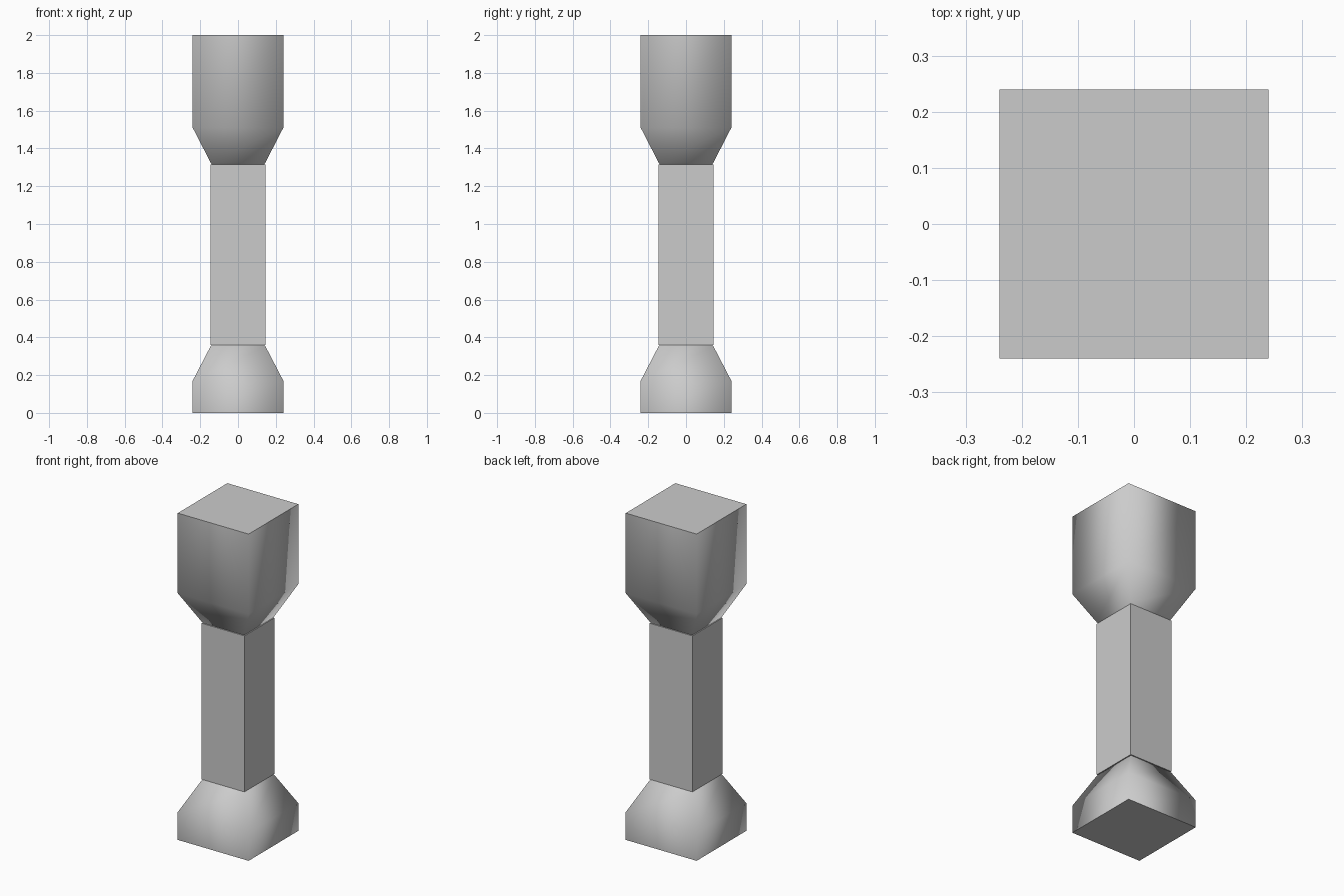
import bpy
import bmesh

cube = bpy.data.objects.get("Cube")
if cube:
    bpy.data.objects.remove(cube, do_unlink=True)

# One plain grey for the whole post
grey = bpy.data.materials.new("light_grey")
grey.use_nodes = True
colour = (0.6, 0.6, 0.6, 1.0)
grey.diffuse_color = colour
grey.node_tree.nodes["Principled BSDF"].inputs["Base Color"].default_value = colour


def square_profile(name, profile, smooth):
    """Loft square rings through (half width, height) points and cap both ends."""
    bm = bmesh.new()
    corners = ((-1, -1), (1, -1), (1, 1), (-1, 1))
    rings = [[bm.verts.new((sx * r, sy * r, z)) for sx, sy in corners] for r, z in profile]
    for low, high in zip(rings, rings[1:]):
        for i in range(4):
            j = (i + 1) % 4
            bm.faces.new((low[i], low[j], high[j], high[i])).smooth = smooth
    # Flat end caps with crisp borders
    for cap in (bm.faces.new(rings[0][::-1]), bm.faces.new(rings[-1])):
        for edge in cap.edges:
            edge.smooth = False
    mesh = bpy.data.meshes.new(name)
    bm.to_mesh(mesh)
    bm.free()
    mesh.materials.append(grey)
    obj = bpy.data.objects.new(name, mesh)
    bpy.context.collection.objects.link(obj)
    return obj


# Foot block with tapered shoulder, square shaft, and taller head block
square_profile("foot_block", [(0.24, 0), (0.24, 0.17), (0.145, 0.353), (0.137, 0.362)], True)
square_profile("shaft", [(0.145, 0.36), (0.145, 1.315)], False)
square_profile("head_block", [(0.137, 1.313), (0.145, 1.325), (0.24, 1.51), (0.24, 2)], True)
